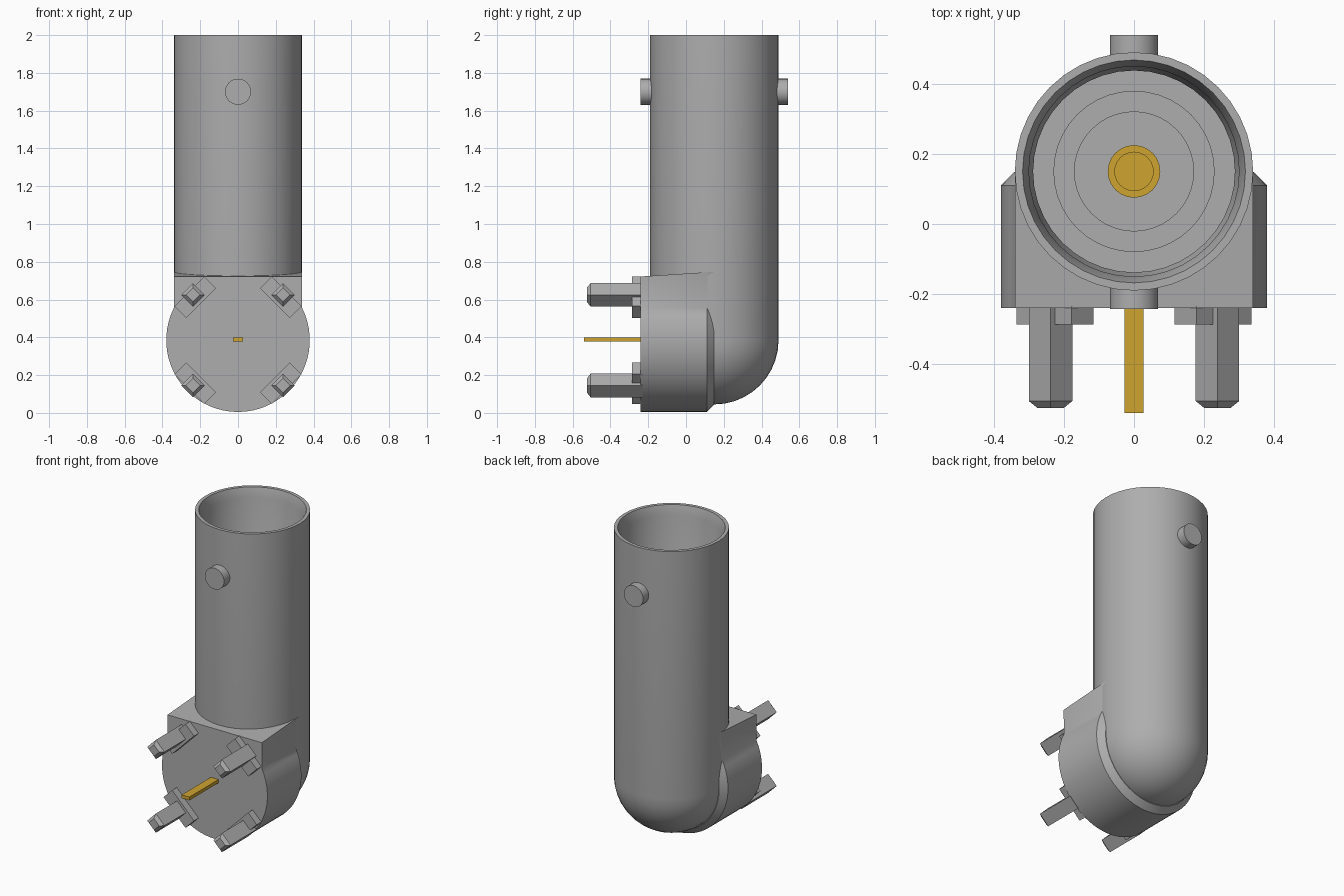
import bpy
import bmesh
import math
from mathutils import Matrix, Vector

if "Cube" in bpy.data.objects:
    bpy.data.objects.remove(bpy.data.objects["Cube"])

AXIS_Y = 0.15      # centre of the upright barrel
AXIS_Z = 0.385     # centre of the mounting body
R = 0.34           # barrel radius


def material(name, colour):
    mat = bpy.data.materials.new(name)
    mat.use_nodes = True
    mat.diffuse_color = colour
    mat.node_tree.nodes["Principled BSDF"].inputs["Base Color"].default_value = colour
    return mat


GREY = material("grey metal", (0.42, 0.42, 0.42, 1))
GOLD = material("gold contact", (0.62, 0.37, 0.03, 1))


def finish(name, bm, mat, smooth=True):
    bmesh.ops.recalc_face_normals(bm, faces=bm.faces)
    mesh = bpy.data.meshes.new(name)
    bm.to_mesh(mesh)
    bm.free()
    mesh.materials.append(mat)
    obj = bpy.data.objects.new(name, mesh)
    bpy.context.collection.objects.link(obj)
    if smooth:
        bpy.ops.object.select_all(action="DESELECT")
        bpy.context.view_layer.objects.active = obj
        obj.select_set(True)
        bpy.ops.object.shade_smooth_by_angle(angle=math.radians(30))
    return obj


def loft(name, rings, mat, smooth=True):
    """Skin a stack of equal closed rings and cap both ends."""
    bm = bmesh.new()
    loops = [[bm.verts.new(p) for p in ring] for ring in rings]
    n = len(loops[0])
    for a, b in zip(loops, loops[1:]):
        for i in range(n):
            j = (i + 1) % n
            bm.faces.new((a[i], a[j], b[j], b[i]))
    bm.faces.new(loops[0])
    bm.faces.new(loops[-1])
    return finish(name, bm, mat, smooth)


def lathe(name, profile, mat, steps=40):
    """Revolve (radius, height) points about the barrel axis."""
    bm = bmesh.new()
    verts = [bm.verts.new((r, AXIS_Y, z)) for r, z in profile]
    edges = [bm.edges.new(pair) for pair in zip(verts, verts[1:])]
    bmesh.ops.spin(bm, geom=verts + edges, cent=(0, AXIS_Y, 0), axis=(0, 0, 1),
                   angle=2 * math.pi, steps=steps, use_merge=True)
    bmesh.ops.remove_doubles(bm, verts=bm.verts, dist=0.0005)
    return finish(name, bm, mat)


def square_ring(cx, cz, y, length, width, turn):
    """Rectangle facing the front, turned about y."""
    rot = Matrix.Rotation(turn, 3, "Y")
    half = [(-1, -1), (1, -1), (1, 1), (-1, 1)]
    return [Vector((cx, y, cz)) + rot @ Vector((sx * length / 2, 0, sz * width / 2))
            for sx, sz in half]


# Barrel with round elbow bottom and stepped bore
quarter = [i * math.pi / 20 for i in range(11)]
barrel = [(R * math.sin(a), AXIS_Z - R * math.cos(a)) for a in quarter]
barrel += [(R, 2), (0.318, 2), (0.3, 1.94), (0.3, 1.7), (0.288, 1.67), (0.288, 1.36), (0, 1.36)]
lathe("barrel", barrel, GREY)

# Insulating sleeve and centre socket inside the bore
lathe("inner_sleeve", [(0.23, 1.35), (0.23, 1.6), (0.17, 1.6), (0.17, 1.35)], GREY)
lathe("centre_socket", [(0.075, 1.35), (0.075, 1.58), (0.055, 1.58), (0.055, 1.4), (0, 1.4)],
      GOLD, 24)

# Mounting body: round below, square above, chamfered at the back
def body_ring(y, r):
    start = math.asin(0.17 / 0.38)
    sweep = math.pi + 2 * start
    top = 0.722 + (y + 0.24) * 0.065
    ring = [(r * math.cos(start - sweep * i / 40), y,
             AXIS_Z + r * math.sin(start - sweep * i / 40)) for i in range(41)]
    return ring + [(-R, y, top), (R, y, top)]


loft("mounting_body", [body_ring(-0.24, 0.38), body_ring(0.11, 0.38), body_ring(0.148, 0.343)], GREY)

# Four board legs, each on a wider shoulder
for side, sx in (("left", 1), ("right", -1)):
    for level, sz in (("upper", 1), ("lower", -1)):
        turn = sx * sz * math.pi / 4
        x, z = sx * 0.226, AXIS_Z + sz * 0.228
        loft(f"{level}_{side}_shoulder",
             [square_ring(x, z, y, 0.223, 0.088, turn) for y in (-0.23, -0.287)], GREY, False)
        x, z = sx * 0.238, AXIS_Z + sz * 0.24
        loft(f"{level}_{side}_leg",
             [square_ring(x, z, y, s, s, turn)
              for y, s in ((-0.23, 0.088), (-0.505, 0.088), (-0.525, 0.053))], GREY, False)

# Flat signal pin
loft("signal_pin", [square_ring(0, 0.388, y, 0.055, 0.022, 0) for y in (-0.23, -0.54)], GOLD, False)

# Bayonet lugs, front and back
for name, y0, y1 in (("front_lug", -0.17, -0.242), ("back_lug", 0.47, 0.54)):
    angles = [i * math.pi / 16 for i in range(32)]
    loft(name, [[(0.069 * math.cos(a), y, 1.7 + 0.069 * math.sin(a)) for a in angles]
                for y in (y0, y1)], GREY)
